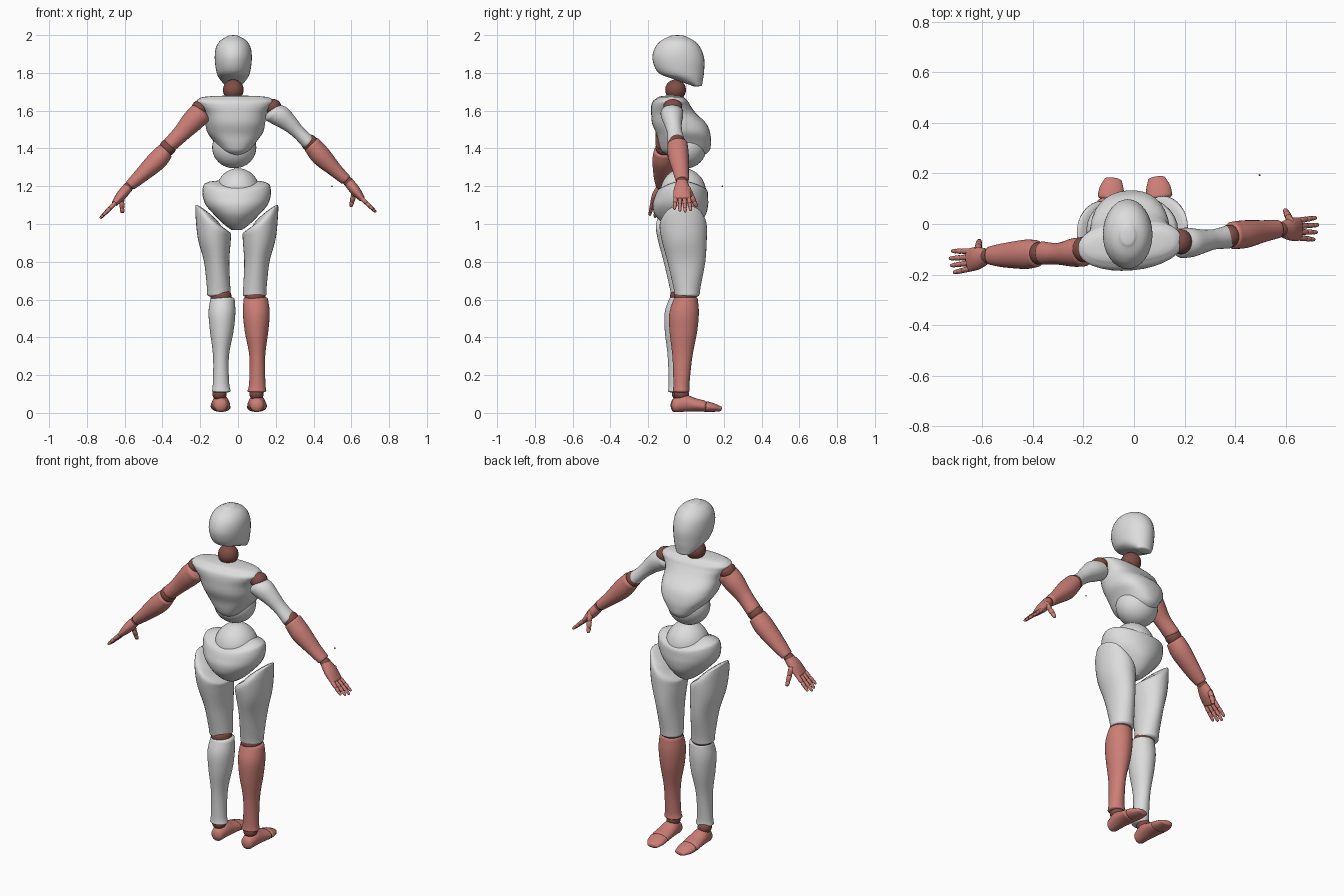
import bpy, bmesh, math
from mathutils import Vector, Matrix

cube = bpy.data.objects.get("Cube")
if cube:
    bpy.data.objects.remove(cube, do_unlink=True)


def material(name, rgb):
    m = bpy.data.materials.new(name)
    m.use_nodes = True
    m.diffuse_color = (*rgb, 1)
    m.node_tree.nodes["Principled BSDF"].inputs["Base Color"].default_value = (*rgb, 1)
    return m


GREY = material("light grey", (0.72, 0.72, 0.72))
RED = material("salmon red", (0.60, 0.21, 0.18))
DARK = material("dark red joint", (0.21, 0.075, 0.06))


def finish(name, bm, mat):
    bmesh.ops.recalc_face_normals(bm, faces=bm.faces)
    me = bpy.data.meshes.new(name)
    bm.to_mesh(me)
    bm.free()
    me.materials.append(mat)
    me.shade_smooth()
    ob = bpy.data.objects.new(name, me)
    bpy.context.collection.objects.link(ob)
    return ob


def ball(name, mat, loc, size):
    bm = bmesh.new()
    bmesh.ops.create_uvsphere(bm, u_segments=32, v_segments=20, radius=1)
    bmesh.ops.transform(bm, matrix=Matrix.Translation(loc) @ Matrix.Diagonal((*size, 1)), verts=bm.verts)
    return finish(name, bm, mat)


def spline(a, b, c, d, t):
    return 0.5 * (2 * b + (c - a) * t + (2 * a - 5 * b + 4 * c - d) * t * t + (3 * b - a - 3 * c + d) * t ** 3)


def loft(name, mat, rows, cap=0.4, yaw=0, power=1, segs=32, steps=5):
    """Smooth skin through rows of (x, y, z, half width, half depth, tilt, saddle)."""
    rows = [list(r) + [0] * (7 - len(r)) for r in rows]
    axis = (Vector(rows[-1][:3]) - Vector(rows[0][:3])).normalized()
    if abs(axis.z) > 0.9:
        axis = Vector((0, 0, 1))
    v = Vector((0, 0, 1)) if abs(axis.y) > 0.9 else Vector((0, 1, 0))
    v = (v - axis * v.dot(axis)).normalized()
    u = v.cross(axis)
    ext = [rows[0]] + rows + [rows[-1]]
    rings = [[spline(*q, k / steps) for q in zip(*ext[i:i + 4])]
             for i in range(len(rows) - 1) for k in range(steps)] + [rows[-1]]

    # rounded ends
    def dome(row, sign):
        out = []
        for t in (0.4, 0.8, 1.15, 1.4, 1.54):
            p = Vector(row[:3]) + axis * sign * cap * min(row[3:5]) * math.sin(t)
            out.append([*p, *(r * math.cos(t) for r in row[3:5]), row[5], row[6]])
        return out
    rings = dome(rows[0], -1)[::-1] + rings + dome(rows[-1], 1)
    spin = Matrix.Rotation(yaw, 3, 'Z')
    bm = bmesh.new()
    loops = []
    for x, y, z, a, b, tilt, saddle in rings:
        loop = []
        for i in range(segs):
            t = math.tau * i / segs
            c, s = (math.copysign(abs(f) ** power, f) for f in (math.cos(t), math.sin(t)))
            p = u * a * c + v * b * s + axis * (tilt * a * c + saddle * c * c)
            loop.append(bm.verts.new(Vector((x, y, z)) + spin @ p))
        loops.append(loop)
    for lo, hi in zip(loops, loops[1:]):
        for i in range(segs):
            j = (i + 1) % segs
            bm.faces.new((lo[i], lo[j], hi[j], hi[i]))
    bm.faces.new(loops[0])
    bm.faces.new(loops[-1])
    return finish(name, bm, mat)


# Head and neck
X = -0.025
loft("head", GREY, [(X, .055, 1.735, .045, .03), (X, .015, 1.765, .07, .075), (X, -.025, 1.80, .088, .12),
                    (X, -.04, 1.87, .098, .137), (X, -.044, 1.93, .093, .122), (X, -.045, 1.97, .07, .088),
                    (X, -.045, 1.992, .034, .045)], cap=0.22)
ball("neck", DARK, (X, -.055, 1.71), (.055, .055, .055))

# Torso
X = -0.015
loft("chest", GREY, [(X, .0, 1.36, .03, .09), (X, -.002, 1.385, .075, .125), (X, -.005, 1.42, .115, .137, 0, .02),
                     (X, -.012, 1.47, .147, .142, 0, .015), (X, -.035, 1.53, .158, .143),
                     (X, -.065, 1.585, .166, .118), (X, -.08, 1.625, .192, .102), (X, -.083, 1.65, .206, .09),
                     (X, -.08, 1.668, .185, .07)], cap=0.17, yaw=0.09, power=0.85)
ball("rib_ball", GREY, (-.02, 0, 1.405), (.117, .108, .11))
ball("waist_ball", GREY, (0, -.015, 1.165), (.118, .122, .13))
X = -0.007
loft("pelvis", GREY, [(X, -.02, .97, .03, .05), (X, -.025, 1.0, .07, .095), (X, -.03, 1.05, .12, .135),
                      (X, -.03, 1.10, .163, .147), (X, -.025, 1.14, .181, .142, 0, .015),
                      (X, -.02, 1.17, .176, .135, 0, .035), (X, -.018, 1.185, .155, .125, 0, .035)], cap=0.1)


def shifted(rows, s, dx, dy):
    """Place rows for one side of the body; the right side gets its own offset."""
    if s > 0:
        dx = dy = 0
    out = []
    for r in rows:
        r = list(r) + [0] * (6 - len(r))
        out.append((s * r[0] + dx, r[1] + dy, *r[2:5], s * r[5]))
    return out


# Legs
THIGH = [(.088, .006, .625, .062, .066), (.09, .005, .67, .062, .073), (.1, .002, .8, .067, .1),
         (.112, -.01, .92, .087, .12), (.12, -.015, 1.0, .092, .124, .5), (.145, -.012, 1.045, .068, .1, .8)]
SHIN = [(.1, -.025, .115, .05, .045), (.102, -.024, .16, .043, .043), (.102, -.019, .3, .042, .053),
        (.098, -.014, .43, .062, .073), (.097, -.01, .53, .071, .078), (.094, -.001, .605, .064, .063)]
FOOT = [(.1, -.055, .042, .036, .038), (.1, -.01, .052, .044, .046), (.1, .05, .043, .05, .035),
        (.101, .095, .036, .052, .03)]
TOES = [(.1, .11, .033, .052, .028), (.096, .145, .028, .048, .023), (.09, .18, .022, .034, .014)]
for side, s, shin_mat in (("left", 1, RED), ("right", -1, GREY)):
    loft(side + "_thigh", GREY, shifted(THIGH, s, -.013, -.02), cap=0.25)
    loft(side + "_shin", shin_mat, shifted(SHIN, s, .012, -.025), cap=0.2)
    for part, rows in (("foot", FOOT), ("toes", TOES)):
        ob = loft(side + "_" + part, RED, shifted(rows, s, .008, -.005), cap=0.6)
        for vert in ob.data.vertices:
            vert.co.z = max(vert.co.z, 0.004 if part == "toes" else 0)
    back = 0 if s > 0 else -.022
    ball(side + "_knee", DARK, (s * .09, -.003 + back, .615), (.056, .06, .05))
    ball(side + "_ankle", DARK, (s * .098, -.024 + back / 2, .1), (.038, .04, .035))

# Left arm
loft("left_upper_arm", GREY, [(.185, -.075, 1.59, .055, .06), (.225, -.073, 1.57, .057, .058),
                              (.275, -.068, 1.53, .045, .046), (.32, -.06, 1.485, .036, .04),
                              (.37, -.052, 1.435, .038, .046)], cap=0.45)
loft("left_forearm", RED, [(.39, -.045, 1.42, .048, .054), (.44, -.04, 1.36, .053, .055),
                           (.515, -.028, 1.285, .038, .043), (.57, -.02, 1.235, .03, .036)], cap=0.25)
# Right arm
loft("right_upper_arm", RED, [(-.2, -.11, 1.585, .06, .058), (-.24, -.113, 1.545, .058, .056),
                              (-.3, -.118, 1.48, .046, .043), (-.36, -.115, 1.42, .04, .046)], cap=0.45)
loft("right_forearm", RED, [(-.385, -.117, 1.385, .046, .053), (-.43, -.12, 1.335, .052, .058),
                            (-.52, -.124, 1.25, .038, .047), (-.57, -.125, 1.205, .029, .036)], cap=0.25)
for side, shoulder, elbow in (("left", (.185, -.07, 1.62), (.378, -.048, 1.43)),
                              ("right", (-.2, -.1, 1.615), (-.372, -.116, 1.405))):
    ball(side + "_shoulder", DARK, shoulder, (.045, .05, .042))
    ball(side + "_elbow", DARK, elbow, (.044, .045, .044))


def digit(name, base, tip, r):
    """Three jointed segments that narrow toward the tip."""
    base, tip = Vector(base), Vector(tip)
    rows = [(*base.lerp(tip, t), r * k, r * k) for t, k in
            ((0, 1), (.36, .95), (.42, .72), (.48, .92), (.68, .85), (.73, .65), (.79, .82), (.95, .6))]
    loft(name, RED, rows, cap=0.8, segs=12, steps=2)


# Hands
HANDS = {"left": ((.585, -.022, 1.222), (.655, -.02, 1.135), (.725, -.018, 1.068), (.598, .056, 1.092)),
         "right": ((-.583, -.127, 1.193), (-.652, -.143, 1.11), (-.725, -.15, 1.035), (-.612, -.066, 1.052))}
for side, points in HANDS.items():
    wrist, knuckle, tip, thumb = map(Vector, points)
    ball(side + "_wrist", DARK, wrist, (.027, .03, .027))
    mid = wrist.lerp(knuckle, 0.5)
    loft(side + "_palm", RED, [(*wrist, .026, .03), (*mid, .027, .045), (*knuckle, .017, .046)], cap=0.5)
    for i, reach in enumerate((0.85, 1.0, 1.08, 0.95)):
        out = (i - 1.5) * 0.023
        base = knuckle + Vector((0, out, 0))
        digit(f"{side}_finger_{i + 1}", base, base + (tip - knuckle) * reach + Vector((0, out * 0.25, 0)), .0115)
    digit(side + "_thumb", mid + Vector((0, .03, .01)), thumb, .015)

# Small loose chip beside the left hand
ball("loose_chip", DARK, (.497, .193, 1.2), (.004, .004, .004))
